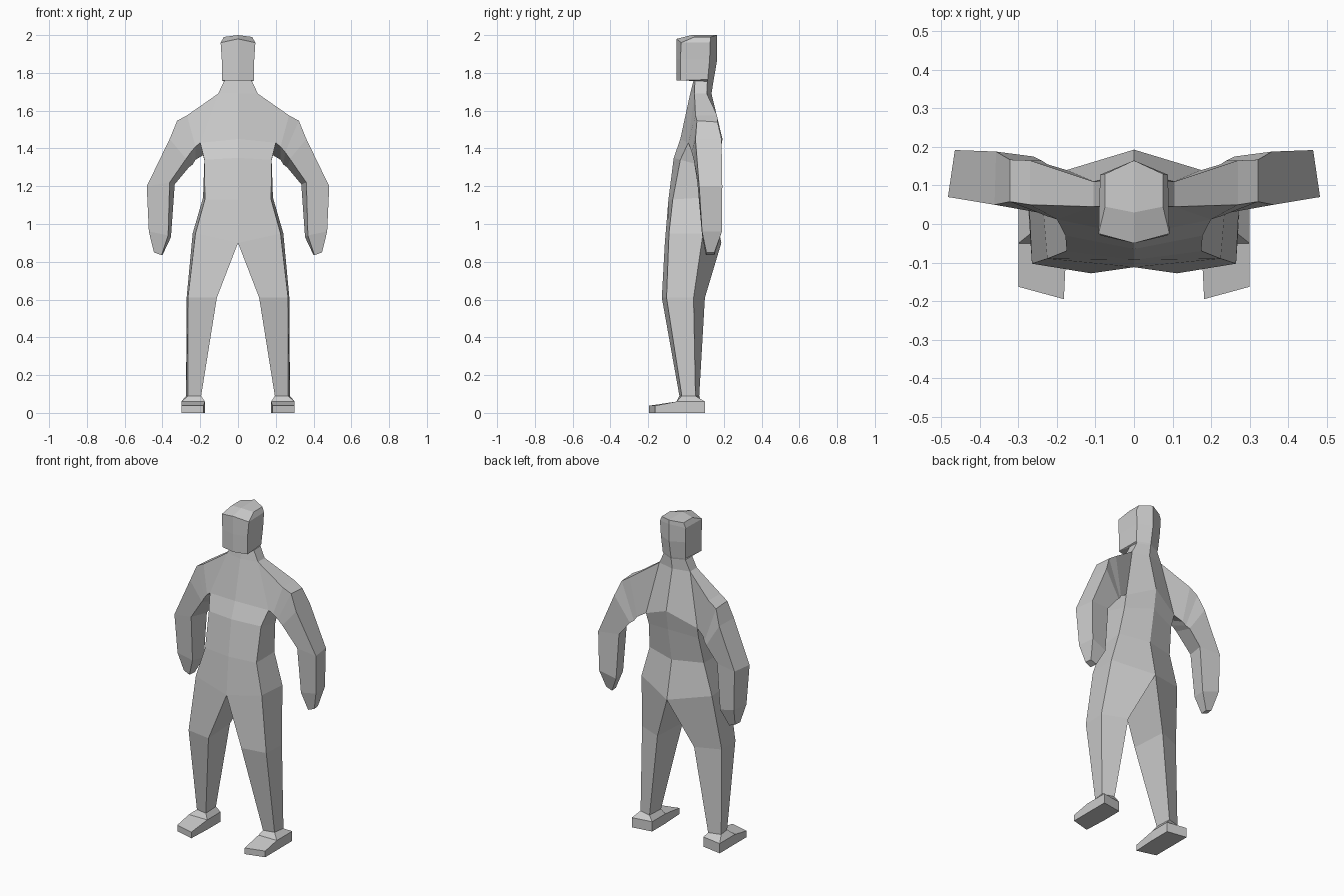
import bpy, bmesh

bm = bmesh.new()


def ring(*pts):
    return [bm.verts.new(p) for p in pts]


def loft(rings, closed=False, skip=()):
    """Bridge four-point rings; skip holds (segment, side) faces left open."""
    for s, (a, b) in enumerate(zip(rings, rings[1:])):
        for i in range(4 if closed else 3):
            if (s, i) not in skip:
                j = (i + 1) % 4
                bm.faces.new((a[i], a[j], b[j], b[i]))


# Half rings run: front centre, front side, back side, back centre.
# Head, from crown down to the top of the neck
head = [
    ring((0, .03, 2.0), (.075, .045, 1.99), (.075, .13, 1.99), (0, .165, 2.0)),
    ring((0, -.05, 1.98), (.092, -.025, 1.96), (.088, .128, 1.96), (0, .165, 1.975)),
    ring((0, -.05, 1.87), (.086, -.03, 1.87), (.084, .125, 1.87), (0, .165, 1.87)),
    ring((0, -.05, 1.76), (.086, -.03, 1.76), (.078, .115, 1.765), (0, .147, 1.765)),
    ring((0, .04, 1.76), (.072, .047, 1.76), (.074, .113, 1.755), (0, .145, 1.755)),
]
bm.faces.new(head[0])

# Torso, from neck base down to the hips
torso = [
    ring((0, .022, 1.69), (.105, .045, 1.69), (.105, .11, 1.69), (0, .135, 1.69)),
    ring((0, -.03, 1.45), (.2, .012, 1.43), (.175, .14, 1.37), (0, .193, 1.45)),
    ring((0, -.065, 1.35), (.178, -.03, 1.34), (.17, .12, 1.30), (0, .175, 1.33)),
    ring((0, -.093, 1.13), (.175, -.07, 1.13), (.185, .09, 1.14), (0, .14, 1.13)),
]
# Hip ring also starts the leg
hip = ring((0, -.112, .9), (.225, -.09, .95), (.24, .09, .95), (0, .187, .9))
loft(head + torso + [hip], skip={(5, 1)})   # open side is where the arm grows

# Leg and ankle
foot_top = ring((.175, -.05, .06), (.3, -.05, .06), (.3, .1, .06), (.175, .08, .06))
sole = ring((.175, -.05, 0), (.3, -.05, 0), (.3, .1, 0), (.175, .08, 0))
leg = [
    hip,
    ring((.112, -.128, .61), (.265, -.103, .61), (.272, .04, .61), (.125, .1, .61)),
    ring((.195, -.035, .09), (.265, -.022, .09), (.275, .05, .09), (.2, .07, .09)),
    foot_top,
    sole,
]
loft(leg, closed=True, skip={(3, 0)})
bm.faces.new(sole)

# Toe box
toe = ring((.182, -.195, .038), (.3, -.163, .038), (.3, -.163, 0), (.182, -.195, 0))
loft([[foot_top[0], foot_top[1], sole[1], sole[0]], toe], closed=True)
bm.faces.new(toe)

# Arm: rings run outer front, outer back, inner back, inner front
arm = [
    [torso[0][1], torso[0][2], torso[1][2], torso[1][1]],
    ring((.27, .05, 1.575), (.27, .165, 1.575), (.225, .155, 1.34), (.225, .02, 1.41)),
    ring((.322, .058, 1.547), (.322, .167, 1.54), (.24, .165, 1.315), (.25, .03, 1.38)),
    ring((.362, .05, 1.45), (.358, .188, 1.45), (.26, .175, 1.3), (.275, .04, 1.345)),
    ring((.483, .07, 1.2), (.465, .192, 1.2), (.335, .175, 1.21), (.362, .06, 1.22)),
    ring((.472, .085, .96), (.46, .19, .96), (.355, .175, .93), (.37, .085, .94)),
    ring((.445, .108, .85), (.44, .15, .85), (.4, .15, .835), (.405, .105, .835)),
]
loft(arm, closed=True)
bm.faces.new(arm[-1])

# Mirror the half figure into a whole body
bmesh.ops.recalc_face_normals(bm, faces=bm.faces)
mesh = bpy.data.meshes.new("body")
bm.to_mesh(mesh)
bm.free()
body = bpy.data.objects.new("body", mesh)
bpy.context.collection.objects.link(body)
mirror = body.modifiers.new("mirror", 'MIRROR')
mirror.use_clip = True
